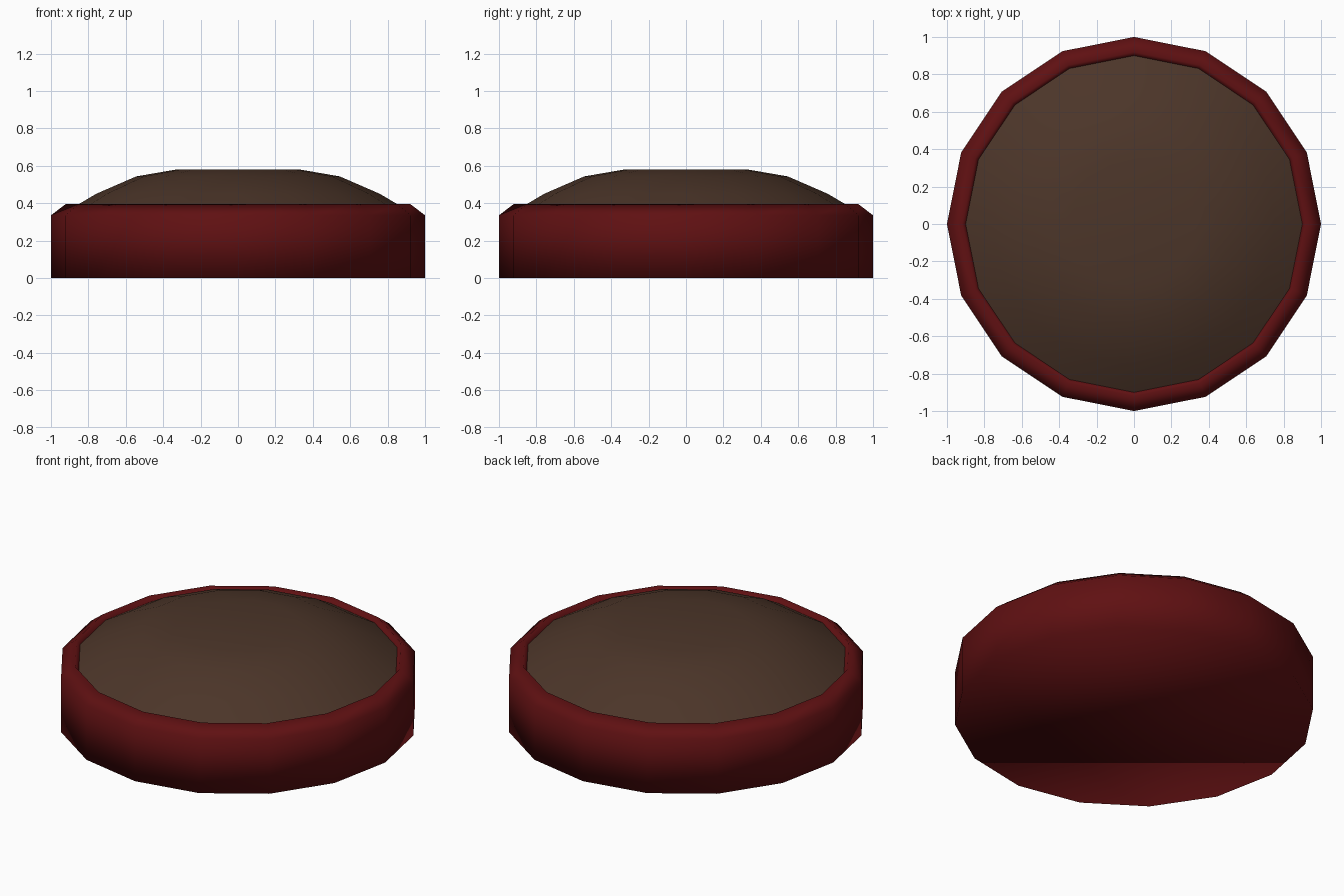
import bpy, math

if "Cube" in bpy.data.objects:
    bpy.data.objects.remove(bpy.data.objects["Cube"])

SIDES = 16


def material(name, color):
    m = bpy.data.materials.new(name)
    m.diffuse_color = (*color, 1.0)
    m.use_nodes = True
    m.node_tree.nodes["Principled BSDF"].inputs["Base Color"].default_value = m.diffuse_color
    return m


def lathe(name, profile, mat, cap_start=False, cap_end=False):
    """Sweep (radius, height) points into a smooth 16-sided solid of revolution."""
    verts, faces = [], []
    for r, z in profile:
        for i in range(SIDES):
            a = 2 * math.pi * i / SIDES
            verts.append((r * math.cos(a), r * math.sin(a), z))
    for k in range(len(profile) - 1):
        for i in range(SIDES):
            j = (i + 1) % SIDES
            a, b = k * SIDES, (k + 1) * SIDES
            faces.append((a + i, a + j, b + j, b + i))
    if cap_start:
        faces.append(tuple(reversed(range(SIDES))))
    if cap_end:
        start = (len(profile) - 1) * SIDES
        faces.append(tuple(range(start, start + SIDES)))
    mesh = bpy.data.meshes.new(name)
    mesh.from_pydata(verts, [], faces)
    mesh.materials.append(mat)
    for p in mesh.polygons:
        p.use_smooth = True
    obj = bpy.data.objects.new(name, mesh)
    bpy.context.collection.objects.link(obj)
    return obj


red = material("dark red", (0.115, 0.0052, 0.006))
brown = material("dark brown", (0.072, 0.036, 0.022))

# Round base with chamfered rim and short inner lip
lathe("base", [(1.0, 0.0), (1.0, 0.335), (0.92, 0.396), (0.9, 0.366)],
      red, cap_start=True)

# Shallow domed top with a flat middle
lathe("dome", [(0.9, 0.366), (0.758, 0.45), (0.544, 0.543), (0.335, 0.579)],
      brown, cap_end=True)
